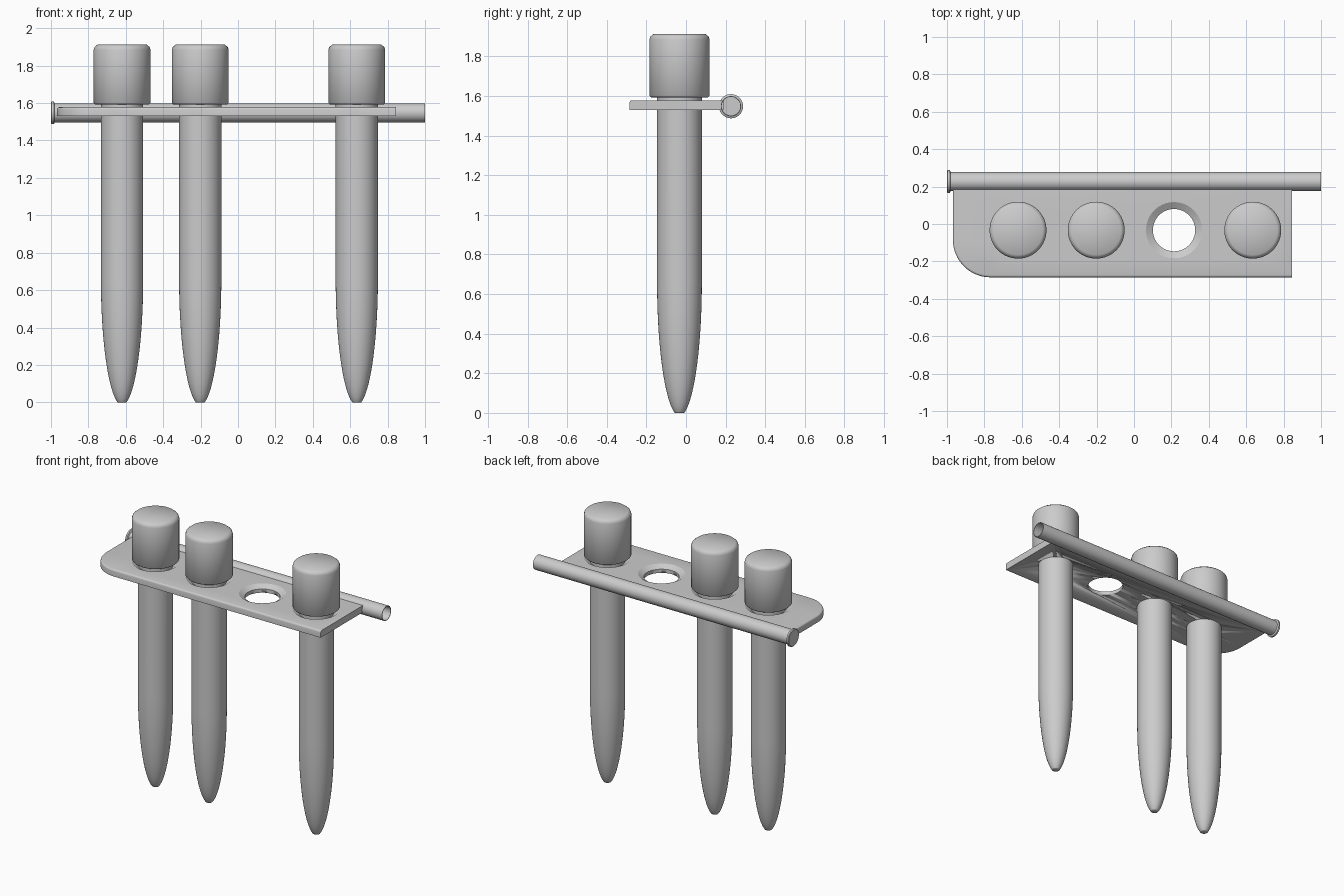
import bpy, bmesh, math
from mathutils import Matrix

cube = bpy.data.objects.get("Cube")
if cube:
    bpy.data.objects.remove(cube, do_unlink=True)

grey = bpy.data.materials.new("light grey")
grey.use_nodes = True
colour = (0.6, 0.6, 0.6, 1)
grey.diffuse_color = colour
grey.node_tree.nodes["Principled BSDF"].inputs["Base Color"].default_value = colour

ROW_Y = -0.033
TUBE_X = (-0.62, -0.202, 0.635)
HOLE_X = 0.214
TUBE_R = 0.113
PLATE_TOP, PLATE_BOTTOM = 1.578, 1.53


def finish(name, bm, angle=35):
    bmesh.ops.recalc_face_normals(bm, faces=bm.faces)
    mesh = bpy.data.meshes.new(name)
    bm.to_mesh(mesh)
    bm.free()
    mesh.materials.append(grey)
    obj = bpy.data.objects.new(name, mesh)
    bpy.context.collection.objects.link(obj)
    bpy.ops.object.select_all(action="DESELECT")
    obj.select_set(True)
    bpy.context.view_layer.objects.active = obj
    bpy.ops.object.shade_smooth_by_angle(angle=math.radians(angle))
    return obj


def lathe(name, profile, matrix, steps=64, angle=35):
    """Spin (radius, height) points about the local z axis."""
    bm = bmesh.new()
    verts = [bm.verts.new((r, 0, z)) for r, z in profile]
    edges = [bm.edges.new(pair) for pair in zip(verts, verts[1:])]
    bmesh.ops.spin(bm, geom=verts + edges, cent=(0, 0, 0), axis=(0, 0, 1),
                   angle=2 * math.pi, steps=steps)
    bmesh.ops.remove_doubles(bm, verts=bm.verts, dist=0.0001)
    bm.transform(matrix)
    return finish(name, bm, angle)


# Tubes with long elliptical tips, and chamfered caps
tip_z, tip_len = 0.66, 0.675
tip = [(0, 0)]
for i in range(25):
    z = tip_z * (1 - math.cos(math.pi / 2 * i / 24))
    tip.append((TUBE_R * math.sqrt(1 - ((tip_z - z) / tip_len) ** 2), z))
tube_profile = tip + [(TUBE_R, 1.65), (0, 1.65)]
cap_profile = [(0, 1.593), (0.144, 1.593), (0.152, 1.602), (0.152, 1.885),
               (0.147, 1.9), (0.132, 1.912), (0, 1.912)]
for i, x in enumerate(TUBE_X, 1):
    place = Matrix.Translation((x, ROW_Y, 0))
    lathe(f"tube_{i}", tube_profile, place, angle=60)
    lathe(f"cap_{i}", cap_profile, place, angle=60)

# Plate: one rounded front corner, top edge softened at the front and that side
left, right, front, back, corner = -0.968, 0.845, -0.285, 0.19, 0.2
outline = [(right, front), (right, back), (left, back)]
for i in range(17):
    a = math.pi + math.pi / 2 * i / 16
    outline.append((left + corner + corner * math.cos(a),
                    front + corner + corner * math.sin(a)))
bm = bmesh.new()
base = bm.faces.new([bm.verts.new((x, y, PLATE_BOTTOM)) for x, y in outline])
top = bmesh.ops.extrude_face_region(bm, geom=[base])["geom"]
bmesh.ops.translate(bm, verts=[g for g in top if isinstance(g, bmesh.types.BMVert)],
                    vec=(0, 0, PLATE_TOP - PLATE_BOTTOM))
rim = [e for e in bm.edges
       if all(v.co.z > PLATE_TOP - 0.001 for v in e.verts)
       and not all(v.co.x > right - 0.001 for v in e.verts)
       and not all(v.co.y > back - 0.001 for v in e.verts)]
bmesh.ops.bevel(bm, geom=rim, offset=0.012, segments=3, profile=0.5, affect="EDGES")
plate = finish("rack_plate", bm)

# Countersunk holes through the plate
sink = [(0, 1.4), (TUBE_R, 1.4), (TUBE_R, 1.556), (0.15, PLATE_TOP),
        (0.15, 1.7), (0, 1.7)]
for i, x in enumerate(TUBE_X + (HOLE_X,), 1):
    cutter = lathe(f"hole_cutter_{i}", sink, Matrix.Translation((x, ROW_Y, 0)))
    cutter.hide_render = True
    cutter.hide_set(True)
    cut = plate.modifiers.new(f"hole_{i}", "BOOLEAN")
    cut.operation = "DIFFERENCE"
    cut.solver = "EXACT"
    cut.object = cutter
bpy.context.view_layer.objects.active = plate

# Hollow rail along the back with a flanged closed end
along_x = Matrix.Translation((0, 0.227, 1.548)) @ Matrix.Rotation(math.pi / 2, 4, "Y")
rail_profile = [(0, -1), (0.056, -1), (0.061, -0.996), (0.061, -0.985),
                (0.051, -0.98), (0.051, 1), (0.047, 1), (0.047, -0.97), (0, -0.97)]
lathe("back_rail", rail_profile, along_x, steps=40)
